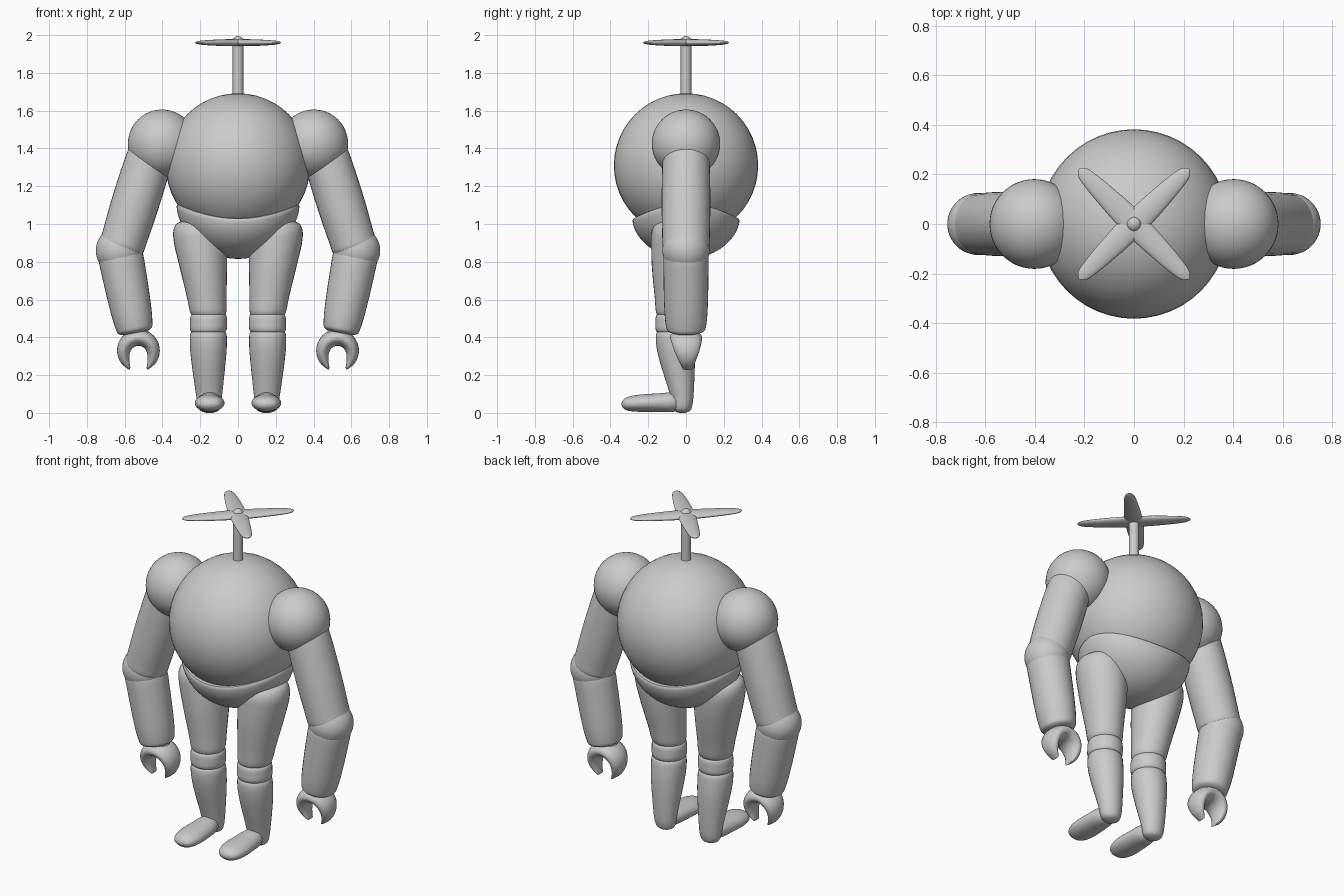
import bpy, bmesh, math
from mathutils import Vector

if "Cube" in bpy.data.objects:
    bpy.data.objects.remove(bpy.data.objects["Cube"])

grey = bpy.data.materials.new("light_grey")
grey.diffuse_color = (0.6, 0.6, 0.6, 1)
grey.use_nodes = True
grey.node_tree.nodes["Principled BSDF"].inputs["Base Color"].default_value = grey.diffuse_color


def finish(name, bm):
    bmesh.ops.recalc_face_normals(bm, faces=bm.faces[:])
    mesh = bpy.data.meshes.new(name)
    bm.to_mesh(mesh)
    bm.free()
    ob = bpy.data.objects.new(name, mesh)
    bpy.context.collection.objects.link(ob)
    mesh.materials.append(grey)
    bpy.ops.object.select_all(action='DESELECT')
    ob.select_set(True)
    bpy.context.view_layer.objects.active = ob
    bpy.ops.object.shade_smooth_by_angle(angle=math.radians(40))
    return ob


def ball(name, loc, radius):
    bm = bmesh.new()
    bmesh.ops.create_uvsphere(bm, u_segments=48, v_segments=24, radius=radius)
    bmesh.ops.translate(bm, verts=bm.verts[:], vec=Vector(loc))
    return finish(name, bm)


def skin(name, rings):
    """Join rings of points and close both ends."""
    bm = bmesh.new()
    loops = [[bm.verts.new(p) for p in ring] for ring in rings]
    n = len(loops[0])
    for a, b in zip(loops, loops[1:]):
        for i in range(n):
            j = (i + 1) % n
            bm.faces.new((a[i], a[j], b[j], b[i]))
    bm.faces.new(loops[0])
    bm.faces.new(loops[-1])
    return finish(name, bm)


def smooth_rows(rows, steps=4):
    """Catmull-Rom interpolation through rows of numbers."""
    pts = [rows[0]] + list(rows) + [rows[-1]]
    out = []
    for p0, p1, p2, p3 in zip(pts, pts[1:], pts[2:], pts[3:]):
        for k in range(steps):
            t = k / steps
            out.append([0.5 * (2 * b + (c - a) * t + (2 * a - 5 * b + 4 * c - d) * t * t
                               + (3 * b - a - 3 * c + d) * t ** 3)
                        for a, b, c, d in zip(p0, p1, p2, p3)])
    return out + [list(rows[-1])]


def loft(name, rows, side=1, v=(0, 1, 0), n=32):
    """Rows are x, y, z, radius along u, radius along v, tilt of u in the xz plane."""
    rings = []
    for x, y, z, a, b, tilt in smooth_rows(rows):
        u = Vector((math.cos(tilt), 0, math.sin(tilt)))
        ring = []
        for i in range(n):
            q = 2 * math.pi * i / n
            p = Vector((x, y, z)) + u * max(a, .003) * math.cos(q) + Vector(v) * max(b, .003) * math.sin(q)
            ring.append((p.x * side, p.y, p.z))
        rings.append(ring)
    return skin(name, rings)


def limb(name, start, end, profile, side):
    """Round limb in the xz plane; profile is (fraction of length, radius, depth)."""
    dx, dz = end[0] - start[0], end[1] - start[1]
    tilt = math.atan2(dz, dx) + math.pi / 2
    rows = [(start[0] + dx * t, 0, start[1] + dz * t, r, d, tilt) for t, r, d in profile]
    return loft(name, rows, side)


# Round body
ball("body", (0, 0, 1.315), 0.382)

# Pelvis bowl with a rim that rises at the sides
rings = []
for k in range(1, 19):
    phi = math.pi / 2 * k / 18
    ring = []
    for i in range(64):
        q = 2 * math.pi * i / 64
        h = 1.025 + 0.075 * math.cos(q) ** 2
        ring.append((0.325 * math.cos(q) * math.sin(phi), 0.283 * math.sin(q) * math.sin(phi),
                     h - (h - 0.82) * math.cos(phi) ** 1.15))
    rings.append(ring)
rim = rings[-1]
for scale, lift in ((0.985, 0.008), (0.95, 0.010), (0.7, 0.0)):
    rings.append([(x * scale, y * scale, z + lift) for x, y, z in rim])
skin("pelvis", rings)

# Propeller mast, hub and four blades
loft("mast", [(0, 0, 1.66, .028, .028, 0), (0, 0, 1.8, .028, .028, 0), (0, 0, 1.965, .028, .028, 0)])
ball("propeller_hub", (0, 0, 1.969), 0.031)
for k in range(4):
    blade = loft("propeller_blade", [(0, 0, 1.965, .052, .019, 0), (0, .10, 1.965, .047, .018, 0),
                                     (0, .20, 1.965, .039, .015, 0), (0, .27, 1.965, .030, .011, 0),
                                     (0, .30, 1.965, .020, .007, 0), (0, .314, 1.965, .003, .003, 0)],
                 v=(0, 0, 1), n=24)
    blade.rotation_euler.z = math.pi / 4 + k * math.pi / 2

for side, tag in ((1, "left"), (-1, "right")):
    # Arm
    ball(tag + "_shoulder", (0.402 * side, 0, 1.43), 0.181)
    limb(tag + "_upper_arm", (.455, 1.40), (.622, .865),
         [(0, .05, .05), (.03, .105, .11), (.1, .122, .124), (.5, .126, .129),
          (.85, .121, .126), (.97, .116, .12), (1, .08, .08)], side)
    ball(tag + "_elbow", (0.628 * side, 0, 0.865), 0.125)
    limb(tag + "_forearm", (.628, .87), (.542, .425),
         [(0, .08, .08), (.06, .116, .116), (.3, .117, .119), (.7, .109, .115),
          (.9, .099, .107), (.97, .088, .094), (1, .05, .05)], side)

    # Open claw hand, swept around a ring
    claw = []
    for k in range(13):
        t = k / 12 * 2 - 1
        ang = math.pi / 2 + t * math.radians(155)
        bulge = 1 - abs(t) ** 2.2
        thick = .006 + .032 * math.sqrt(max(0, 1 - t * t)) + .006 * bulge
        rad = .113 - thick
        claw.append((.527 + rad * math.cos(ang), .008 * abs(t), .335 + rad * math.sin(ang),
                     thick, .025 + .06 * bulge, ang))
    loft(tag + "_claw", claw, side, n=24)
    ball(tag + "_wrist", (.534 * side, 0, .425), .062)

    # Leg
    loft(tag + "_thigh", [(.215, -.035, 1.025, .04, .04, 0), (.213, -.036, 1.012, .105, .115, 0),
                          (.207, -.037, .97, .135, .143, 0), (.199, -.038, .90, .139, .146, 0),
                          (.184, -.045, .78, .126, .136, 0), (.166, -.056, .62, .105, .110, 0),
                          (.157, -.062, .53, .093, .094, 0), (.156, -.063, .515, .06, .06, 0)], side)
    loft(tag + "_knee", [(.156, -.063, .54, .05, .05, 0), (.156, -.063, .525, .091, .092, 0),
                         (.156, -.063, .48, .098, .099, 0), (.157, -.063, .435, .092, .093, 0),
                         (.157, -.063, .42, .05, .05, 0)], side)
    loft(tag + "_shin", [(.157, -.062, .45, .05, .05, 0), (.157, -.062, .432, .092, .092, 0),
                         (.157, -.058, .37, .098, .1, 0), (.156, -.045, .27, .09, .092, 0),
                         (.153, -.022, .10, .069, .062, 0), (.152, -.02, .04, .06, .052, 0),
                         (.151, -.02, .015, .045, .04, 0), (.151, -.02, .005, .015, .015, 0)], side)
    loft(tag + "_foot", [(.150, -.015, .06, .03, .03, 0), (.150, -.07, .061, .062, .051, 0),
                         (.150, -.15, .059, .074, .049, 0), (.150, -.25, .056, .078, .045, 0),
                         (.150, -.31, .053, .062, .036, 0), (.150, -.334, .052, .036, .020, 0),
                         (.150, -.342, .052, .004, .003, 0)], side, v=(0, 0, 1))

# Stand on the ground
bpy.context.view_layer.update()
low = min((o.matrix_world @ v.co).z for o in bpy.data.objects for v in o.data.vertices)
for o in bpy.data.objects:
    o.location.z -= low
